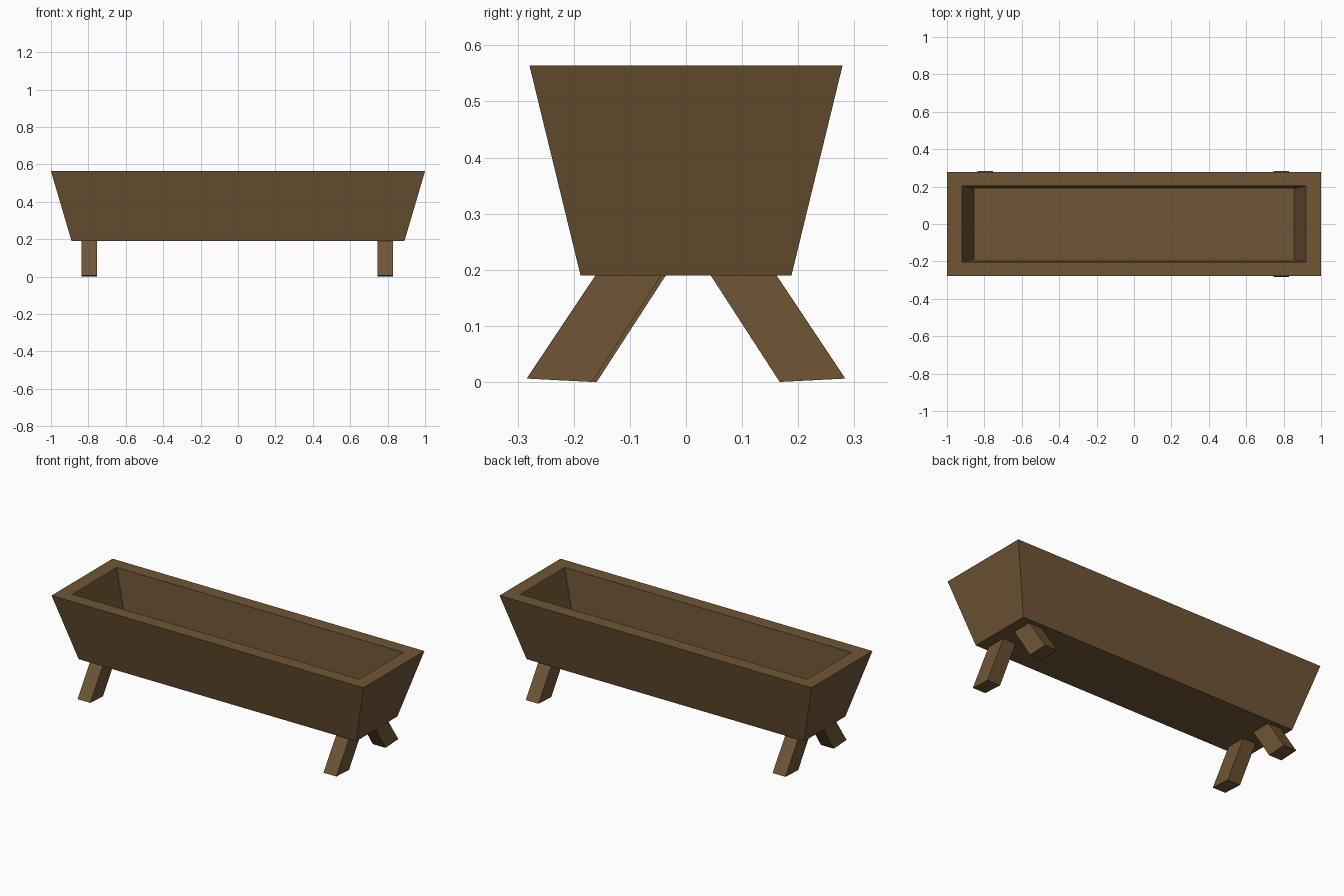
import bpy

if "Cube" in bpy.data.objects:
    bpy.data.objects.remove(bpy.data.objects["Cube"])

wood = bpy.data.materials.new("brown wood")
wood.diffuse_color = (0.16, 0.092, 0.036, 1)
wood.use_nodes = True
wood.node_tree.nodes["Principled BSDF"].inputs["Base Color"].default_value = wood.diffuse_color


def ring(hx, hy, z):
    return [(-hx, -hy, z), (hx, -hy, z), (hx, hy, z), (-hx, hy, z)]


def loft(name, rings):
    """Closed solid: quads between successive rings, capped at both ends."""
    verts = [v for r in rings for v in r]
    faces = [(3, 2, 1, 0)]
    for k in range(len(rings) - 1):
        a = 4 * k
        for i in range(4):
            j = (i + 1) % 4
            faces.append((a + i, a + j, a + 4 + j, a + 4 + i))
    n = len(verts)
    faces.append((n - 4, n - 3, n - 2, n - 1))
    mesh = bpy.data.meshes.new(name)
    mesh.from_pydata(verts, [], faces)
    mesh.materials.append(wood)
    obj = bpy.data.objects.new(name, mesh)
    bpy.context.collection.objects.link(obj)
    return obj


# Tapered trough with a hollow: outside bottom, rim, inner rim, inner floor
loft("trough", [ring(0.89, 0.188, 0.19), ring(1.0, 0.279, 0.564),
                ring(0.92, 0.203, 0.564), ring(0.855, 0.189, 0.28)])

# Splayed legs, sunk slightly into the trough floor
for side, y_name in ((-1, "front"), (1, "back")):
    for cx, x_name in ((-0.795, "left"), (0.788, "right")):
        # the front left leg sits slightly further in
        shift = 0.008 if (side < 0 and cx < 0) else 0.0
        x0, x1 = cx - 0.041, cx + 0.041

        def section(outer, inner, z_out, z_in):
            a, b = side * outer + shift, side * inner + shift
            if side > 0:
                return [(x0, b, z_in), (x1, b, z_in), (x1, a, z_out), (x0, a, z_out)]
            return [(x0, a, z_out), (x1, a, z_out), (x1, b, z_in), (x0, b, z_in)]

        loft(f"{y_name}_{x_name}_leg", [section(0.284, 0.167, 0.006, 0.0),
                                        section(0.146, 0.029, 0.213, 0.213)])
